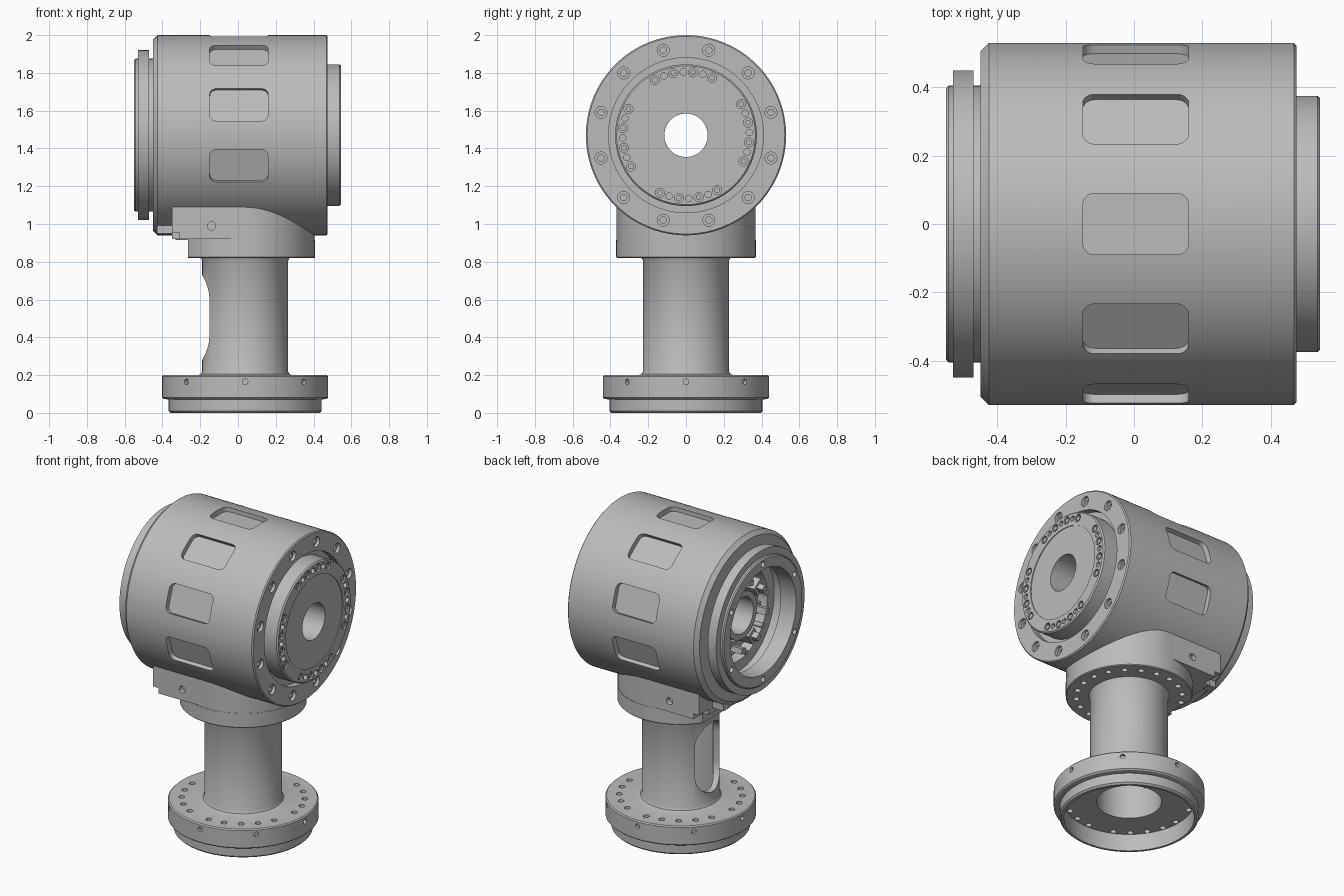
import bpy, bmesh
from math import sin, cos, pi, radians
from mathutils import Matrix, Vector

cube = bpy.data.objects.get("Cube")
if cube:
    bpy.data.objects.remove(cube, do_unlink=True)

grey = bpy.data.materials.new("machined_grey")
grey.use_nodes = True
COLOUR = (0.5, 0.5, 0.5, 1)
grey.diffuse_color = COLOUR
for node in grey.node_tree.nodes:
    if node.type == 'BSDF_PRINCIPLED':
        node.inputs["Base Color"].default_value = COLOUR

HEAD_Z = 1.47      # height of the horizontal head axis
POST_X = 0.0375    # offset of the vertical post axis
TO_X = Matrix.Rotation(pi / 2, 4, 'Y')
HEAD = Matrix.Translation((0, 0, HEAD_Z)) @ TO_X
POST = Matrix.Translation((POST_X, 0, 0))


def make(name, bm):
    bmesh.ops.recalc_face_normals(bm, faces=bm.faces[:])
    mesh = bpy.data.meshes.new(name)
    bm.to_mesh(mesh)
    bm.free()
    mesh.materials.append(grey)
    obj = bpy.data.objects.new(name, mesh)
    bpy.context.collection.objects.link(obj)
    return obj


def lathe(name, profile, matrix, seg=96):
    """Turn a closed (radius, height) outline about the local z axis."""
    bm = bmesh.new()
    rings = []
    for i in range(seg):
        a = 2 * pi * i / seg
        rings.append([bm.verts.new(matrix @ Vector((r * cos(a), r * sin(a), h)))
                      for r, h in profile])
    n = len(profile)
    for i in range(seg):
        p, q = rings[i], rings[(i + 1) % seg]
        for j in range(n):
            k = (j + 1) % n
            bm.faces.new((p[j], q[j], q[k], p[k]))
    return make(name, bm)


def add_box(bm, lo, hi, matrix=Matrix(), corner=0):
    lo, hi = Vector(lo), Vector(hi)
    local = Matrix.Translation((lo + hi) / 2) @ Matrix.Diagonal((*(hi - lo), 1))
    verts = bmesh.ops.create_cube(bm, size=1, matrix=local)["verts"]
    if corner:
        edges = {e for v in verts for e in v.link_edges
                 if abs(e.verts[0].co.z - e.verts[1].co.z) > 1e-4}
        res = bmesh.ops.bevel(bm, geom=list(edges), offset=corner, segments=6,
                              profile=0.5, affect='EDGES')
        verts = {v for v in verts if v.is_valid} | set(res["verts"])
    bmesh.ops.transform(bm, matrix=matrix, verts=list(verts))


def add_rod(bm, radius, length, matrix, seg=16):
    bmesh.ops.create_cone(bm, cap_ends=True, segments=seg, radius1=radius,
                          radius2=radius, depth=length, matrix=matrix)


def cut(target, bm):
    cutter = make("cutter", bm)
    cutter.hide_render = True
    mod = target.modifiers.new("cut", 'BOOLEAN')
    mod.operation = 'DIFFERENCE'
    mod.solver = 'EXACT'
    mod.object = cutter
    bpy.context.view_layer.objects.active = target
    bpy.ops.object.modifier_apply(modifier=mod.name)
    bpy.data.objects.remove(cutter, do_unlink=True)


def drill(target, base, ring, angles, radius, height, depth):
    """Drill a circle of holes parallel to the local z axis of base."""
    bm = bmesh.new()
    for a in angles:
        t = radians(a)
        add_rod(bm, radius, 2 * depth, base @ Matrix.Translation(
            (ring * cos(t), ring * sin(t), height)))
    cut(target, bm)


# Base, hollow column and upper flange turned as one piece
post = lathe("post", [
    (.38, 0), (.395, 0), (.405, .01), (.405, .07), (.433, .075), (.44, .082),
    (.44, .193), (.433, .2), (.25, .2), (.235, .206), (.227, .22),
    (.227, .805), (.235, .82), (.365, .82), (.37, .825), (.37, .915),
    (.19, .915), (.19, .11), (.38, .11)], POST)

# Long rounded slot through the column wall, and the flat on the flange
bm = bmesh.new()
add_box(bm, (-.225, -.126, -.3), (.225, .126, 0),
        Matrix.Translation((POST_X, 0, .505)) @ TO_X, .1255)
add_box(bm, (-.5, -.5, .81), (-.265, .5, 1))
cut(post, bm)

# Base bolt circle, radial pin holes and flange bolt circle
groups = [33 + 90 * k + 16 * j for k in range(4) for j in range(-2, 3)]
drill(post, POST, .36, groups, .018, .155, .1)
drill(post, POST, .31, [18 * i + 9 for i in range(20) if i not in (9, 10)], .018, .82, .05)
bm = bmesh.new()
for i in range(8):
    add_rod(bm, .015, .04, POST @ Matrix.Rotation(i * pi / 4, 4, 'Z')
            @ Matrix.Translation((.44, 0, .165)) @ TO_X)
cut(post, bm)

# Saddle joining the post to the head
bm = bmesh.new()
add_rod(bm, .368, .185, POST @ Matrix.Translation((0, 0, 1.0075)), 96)
make("saddle_round", bm)
bm = bmesh.new()
add_box(bm, (-.35, -.368, .92), (POST_X, .368, 1.1))
block = make("saddle_block", bm)
bm = bmesh.new()
for side in (-1, 1):
    add_rod(bm, .022, .06, Matrix.Translation((-.14, side * .368, .99))
            @ Matrix.Rotation(pi / 2, 4, 'X'))
    add_box(bm, (-.4, side * .33 - .06, .9), (-.31, side * .33 + .06, .955))
cut(block, bm)
bm = bmesh.new()
for y in (-.2, .2):
    add_box(bm, (-.43, y - .03, .95), (-.34, y + .03, 1.02))
make("saddle_tabs", bm)

# Head drum with stepped output face, through bore and open rear cavity
head = lathe("head_drum", [
    (.115, .54), (.29, .54), (.29, .545), (.367, .545), (.375, .537),
    (.375, .43), (.41, .43), (.41, .475), (.523, .475), (.53, .468),
    (.53, -.425), (.505, -.45), (.37, -.45), (.37, -.3), (.115, -.3)], HEAD, 128)

# Shallow rounded windows around the drum
bm = bmesh.new()
for a in range(-108, 109, 36):
    add_box(bm, (-.15, -.09, .495), (.16, .09, .6),
            Matrix.Translation((0, 0, HEAD_Z)) @ Matrix.Rotation(radians(a), 4, 'X'), .035)
cut(head, bm)

# Counterbored rim bolts and the four groups of output bolts
rim = [15 + 30 * i for i in range(12)]
drill(head, HEAD, .466, rim, .032, .475, .02)
drill(head, HEAD, .466, rim, .017, .455, .04)
spots = [(2.5 + 90 * k + 9 * j, j) for k in range(4) for j in range(-3, 4)]
# local x of the head frame points down, so angles are turned by a quarter
drill(head, HEAD, .335, [a - 90 for a, j in spots if j % 2], .024, .545, .015)
drill(head, HEAD, .335, [a - 90 for a, j in spots if j % 2 == 0], .017, .545, .03)

# Screw heads sitting in the larger output holes
bm = bmesh.new()
for a, j in spots:
    if j % 2:
        t = radians(a - 90)
        add_rod(bm, .015, .02, HEAD @ Matrix.Translation(
            (.335 * cos(t), .335 * sin(t), .532)), 12)
make("output_screws", bm)

# Rear cover ring
cover = lathe("rear_cover", [
    (.335, -.55), (.398, -.55), (.405, -.543), (.405, -.53), (.45, -.53),
    (.45, -.47), (.405, -.47), (.405, -.44), (.335, -.44)], HEAD)
drill(cover, HEAD, .37, range(0, 360, 60), .018, -.55, .04)

# Parts inside the open rear: hub tube, lip, connectors and standoffs
lathe("rear_hub", [(.115, -.4), (.15, -.4), (.15, -.29), (.115, -.29)], HEAD, 48)
lathe("rear_lip", [(.3, -.37), (.372, -.37), (.372, -.29), (.3, -.29)], HEAD)
bm = bmesh.new()
for i in range(8):
    turn = HEAD @ Matrix.Rotation(i * pi / 4 + .2, 4, 'Z')
    add_box(bm, (.17, -.035, -.36 - .04 * (i % 2)), (.25, .035, -.29), turn)
    add_box(bm, (.19, -.02, -.44), (.225, .02, -.35), turn)
    add_rod(bm, .016, .12, turn @ Matrix.Rotation(.4, 4, 'Z')
            @ Matrix.Translation((.26, 0, -.34)), 12)
make("rear_connectors", bm)

# Smooth turned surfaces, keep machined edges crisp
bpy.ops.object.select_all(action='DESELECT')
for obj in bpy.context.collection.objects:
    if obj.type == 'MESH' and grey.name in obj.data.materials:
        obj.select_set(True)
        bpy.context.view_layer.objects.active = obj
bpy.ops.object.shade_smooth_by_angle(angle=radians(30))
